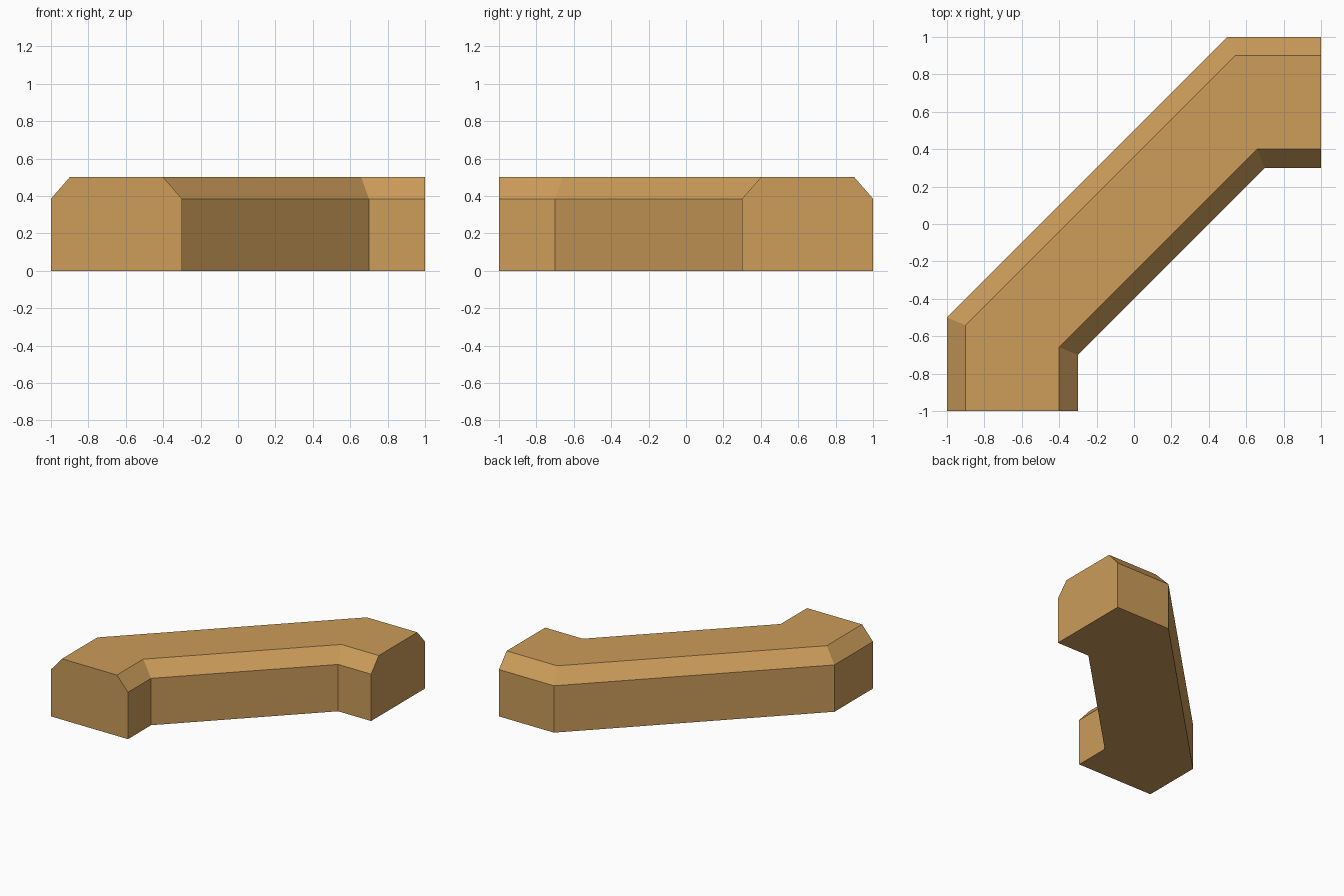
import bpy, bmesh
from math import tan, radians

cube = bpy.data.objects.get("Cube")
if cube:
    bpy.data.objects.remove(cube)

# Material
wood = bpy.data.materials.new("tan_wood")
wood.use_nodes = True
color = (0.604, 0.333, 0.102, 1)
wood.diffuse_color = color
wood.node_tree.nodes["Principled BSDF"].inputs["Base Color"].default_value = color

# Chamfered cross-section, from the outer foot over the top to the inner foot
HEIGHT, SHOULDER, BEVEL = 0.5, 0.385, 0.1
OUTER, INNER = -1.0, -0.3
MITER = BEVEL * tan(radians(22.5))
section_x = [OUTER, OUTER, OUTER + BEVEL, INNER - BEVEL, INNER, INNER]
section_z = [0, SHOULDER, HEIGHT, HEIGHT, SHOULDER, 0]

# Lengthwise position of each section point at the open end and at the bend
end_y = [-1.0] * 6
bend_y = [-0.5, -0.5, -0.5 - MITER, -0.7 + MITER, -0.7, -0.7]


def station(ys):
    return list(zip(section_x, ys, section_z))


def across(points):
    """Mirror a section over the diagonal to give the opposite arm."""
    return [(-y, -x, z) for x, y, z in points]


stations = [station(end_y), station(bend_y),
            across(station(bend_y)), across(station(end_y))]

# Sweep the section through the two bends and cap both ends
bm = bmesh.new()
rings = [[bm.verts.new(p) for p in s] for s in stations]
for a, b in zip(rings, rings[1:]):
    for i in range(6):
        j = (i + 1) % 6
        bm.faces.new((a[i], a[j], b[j], b[i]))
bm.faces.new(rings[0])
bm.faces.new(rings[-1])
bmesh.ops.recalc_face_normals(bm, faces=bm.faces)

mesh = bpy.data.meshes.new("angled_beam")
bm.to_mesh(mesh)
bm.free()
mesh.materials.append(wood)
beam = bpy.data.objects.new("angled_beam", mesh)
bpy.context.collection.objects.link(beam)
